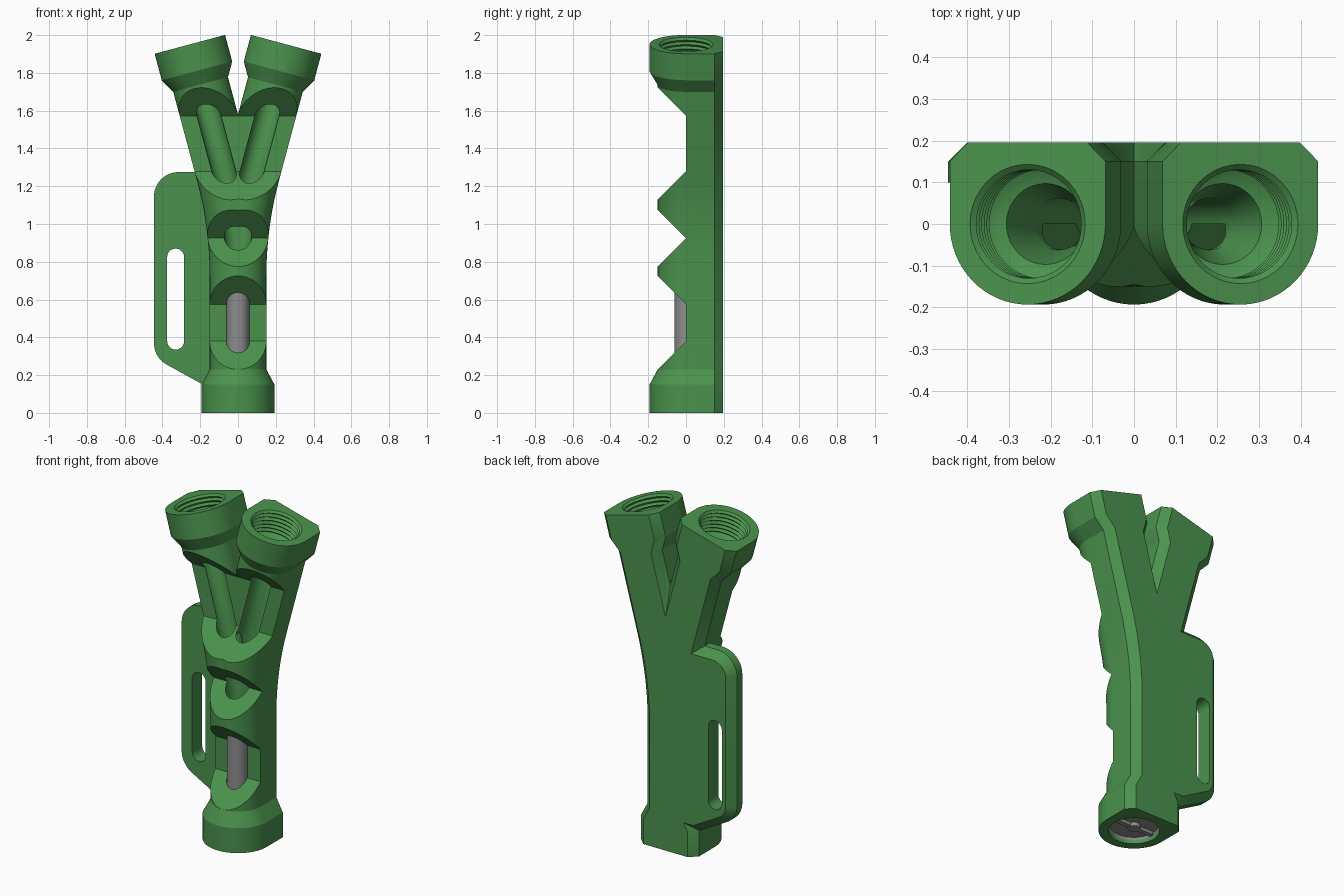
import bpy, bmesh, math
from mathutils import Vector

if "Cube" in bpy.data.objects:
    bpy.data.objects.remove(bpy.data.objects["Cube"])

TILT = math.radians(15)
BEND_Z, BEND_R = 0.72, 2.127          # start height and radius of the bend
ARC = BEND_R * TILT
LENGTH = BEND_Z + ARC + 0.7045        # centreline length of one branch
BACK = 0.195


def material(name, rgb):
    m = bpy.data.materials.new(name)
    m.diffuse_color = (*rgb, 1)
    m.use_nodes = True
    m.node_tree.nodes["Principled BSDF"].inputs["Base Color"].default_value = m.diffuse_color
    return m


green = material("green_plastic", (0.07, 0.29, 0.075))
grey = material("grey_metal", (0.27, 0.27, 0.27))


def finish(name, bm, mat):
    bmesh.ops.recalc_face_normals(bm, faces=bm.faces)
    me = bpy.data.meshes.new(name)
    bm.to_mesh(me)
    bm.free()
    ob = bpy.data.objects.new(name, me)
    bpy.context.collection.objects.link(ob)
    me.materials.append(mat)
    return ob


def select(ob):
    bpy.ops.object.select_all(action='DESELECT')
    ob.select_set(True)
    bpy.context.view_layer.objects.active = ob


def combine(ob, other, operation):
    """Apply a boolean and remove the helper."""
    mod = ob.modifiers.new("bool", 'BOOLEAN')
    mod.object, mod.operation, mod.solver = other, operation, 'EXACT'
    select(ob)
    bpy.ops.object.modifier_apply(modifier=mod.name)
    bpy.data.objects.remove(other)


def frame(s):
    """Centre point and tilt at distance s along the branch."""
    if s <= BEND_Z:
        return Vector((0, 0, s)), 0
    a = min((s - BEND_Z) / BEND_R, TILT)
    p = Vector((BEND_R * (1 - math.cos(a)), 0, BEND_Z + BEND_R * math.sin(a)))
    rest = max(s - BEND_Z - ARC, 0)
    return p + rest * Vector((math.sin(a), 0, math.cos(a))), a


def sweep(name, stations, section, mat):
    bm = bmesh.new()
    rings = []
    for s, r in stations:
        p, a = frame(s)
        side = Vector((math.cos(a), 0, -math.sin(a)))
        rings.append([bm.verts.new(p + side * u + Vector((0, v, 0))) for u, v in section(r)])
    for lo, hi in zip(rings, rings[1:]):
        for i in range(len(lo)):
            j = (i + 1) % len(lo)
            bm.faces.new((lo[i], lo[j], hi[j], hi[i]))
    bm.faces.new(rings[0])
    bm.faces.new(rings[-1])
    return finish(name, bm, mat)


def extrude(name, pts, axis, lo, hi, mat, chamfer=0):
    """Extrude a 2D outline along x (points are y, z) or y (points are x, z)."""
    bm = bmesh.new()
    place = (lambda p, d: (d, p[0], p[1])) if axis == 'x' else (lambda p, d: (p[0], d, p[1]))
    a = [bm.verts.new(place(p, lo)) for p in pts]
    b = [bm.verts.new(place(p, hi)) for p in pts]
    bm.faces.new(a)
    bm.faces.new(b)
    n = len(pts)
    for i in range(n):
        j = (i + 1) % n
        bm.faces.new((a[i], a[j], b[j], b[i]))
    if chamfer:
        # every far edge except the closing one, which is buried in the body
        bmesh.ops.recalc_face_normals(bm, faces=bm.faces)
        edges = [bm.edges.get((b[i], b[i + 1])) for i in range(n - 1)]
        bmesh.ops.bevel(bm, geom=edges, offset=chamfer, segments=1, affect='EDGES')
    return finish(name, bm, mat)


def arc(cx, cz, r, start, end, n=10):
    return [(cx + r * math.cos(math.radians(start + (end - start) * i / n)),
             cz + r * math.sin(math.radians(start + (end - start) * i / n))) for i in range(n + 1)]


def body_section(r):
    # round front, straight sides, chamfered flat back
    return arc(0, 0, r, 180, 360, 32) + [(r, 0.15), (r - 0.045, BACK), (0.045 - r, BACK), (-r, 0.15)]


def circle(r):
    return arc(0, 0, r, 0, 360, 40)[:-1]


# Branch with a collar at each end
bend = [BEND_Z + ARC * i / 12 for i in range(13)]
body = sweep("splitter_body",
             [(0, 0.193), (0.15, 0.193), (0.23, 0.15)] + [(s, 0.15) for s in bend]
             + [(LENGTH - 0.22, 0.15), (LENGTH - 0.145, 0.193), (LENGTH, 0.193)],
             body_section, green)

# Bore with threaded sockets
threads = [(0.012 + 0.012 * i, 0.143 if i % 2 else 0.130) for i in range(12)]
bore = sweep("bore",
             [(-0.02, 0.14), (0.14, 0.14), (0.15, 0.062)] + [(s, 0.062) for s in bend]
             + [(LENGTH - 0.29, 0.062), (LENGTH - 0.165, 0.097), (LENGTH - 0.155, 0.130)]
             + [(LENGTH - d, r) for d, r in reversed(threads)]
             + [(LENGTH, 0.143), (LENGTH + 0.02, 0.143)],
             circle, green)
combine(body, bore, 'DIFFERENCE')

# Front notches with 45 degree walls
for z0, z1 in ((0.38, 0.575), (0.925, 0.925), (1.278, 1.572)):
    d = 0.172
    pts = [(0, z0), (-d, z0 - d), (-0.3, z0 - d), (-0.3, z1 + d), (-d, z1 + d)]
    if z1 > z0:
        pts.append((0, z1))
    combine(body, extrude("notch", pts, 'x', -0.7, 0.7, green), 'DIFFERENCE')

# Keep the right half and mirror it into a fork
bm = bmesh.new()
bm.from_mesh(body.data)
bmesh.ops.bisect_plane(bm, geom=bm.verts[:] + bm.edges[:] + bm.faces[:], dist=1e-5,
                       plane_co=(0, 0, 0), plane_no=(1, 0, 0), clear_inner=True)
bm.to_mesh(body.data)
bm.free()
mirror = body.modifiers.new("mirror", 'MIRROR')
mirror.merge_threshold = 1e-4
select(body)
bpy.ops.object.modifier_apply(modifier=mirror.name)

# Side handle plate with a strap slot
L, R = -0.445, 0.13
slant = math.degrees(math.atan2(0.135, 0.25))
corner_z = 0.292 + R / math.tan(math.radians((90 + slant) / 2))
# tangent point of the lower corner follows the slanted edge
t = R * math.tan(math.radians((90 - slant) / 2))
outline = [(-0.08, 0.155), (-0.195, 0.155)]
outline += arc(L + R, 0.292 + t, R, 270 - slant, 180)
outline += arc(L + R, 1.275 - R, R, 180, 90)
outline += [(-0.08, 1.275)]
plate = extrude("handle_plate", outline, 'y', 0.10, BACK, green, 0.045)
slot = arc(-0.33, 0.825, 0.045, 0, 180) + arc(-0.33, 0.38, 0.045, 180, 360)
combine(plate, extrude("slot", slot, 'y', 0, 0.3, green), 'DIFFERENCE')
combine(body, plate, 'UNION')

# Metal rod and slotted plug in the lower socket
rod = sweep("metal_rod", [(0.08, 0.06), (0.71, 0.06)], circle, grey)
plug = sweep("bottom_plug",
             [(0.035, 0.118), (0.035, 0.132), (0.02, 0.138), (0.03, 0.139), (0.14, 0.139)],
             circle, grey)
hub = sweep("plug_hub", [(0.012, 0.035), (0.05, 0.035)], circle, grey)
bar = extrude("plug_bar", [(-0.014, 0.015), (0.014, 0.015), (0.014, 0.05), (-0.014, 0.05)],
              'x', -0.125, 0.125, grey)

for ob in (body, rod, plug, hub, bar):
    select(ob)
    bpy.ops.object.shade_smooth_by_angle(angle=math.radians(28))
